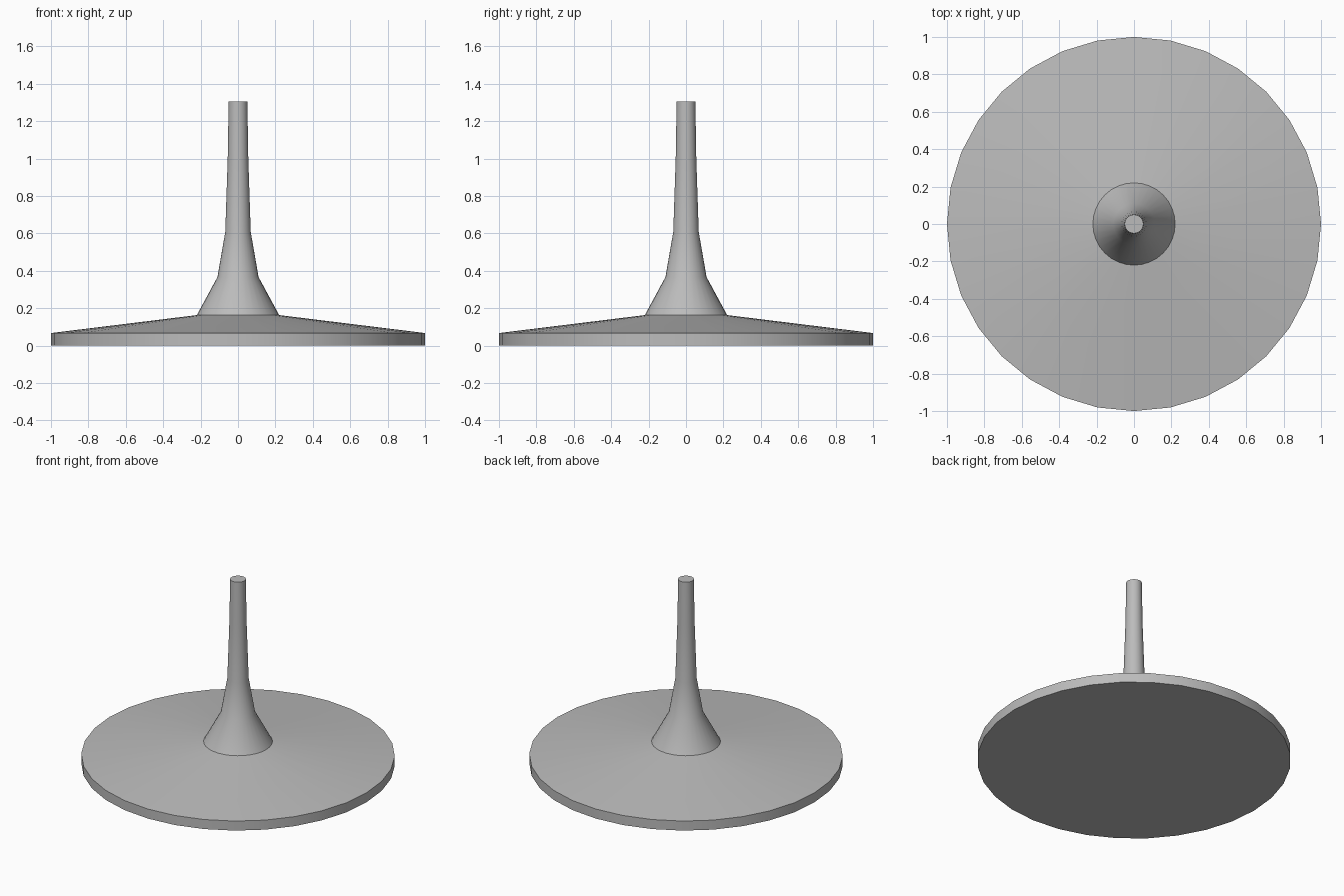
import bpy, bmesh, math
from mathutils import Matrix, Vector

cube = bpy.data.objects.get("Cube")
if cube:
    bpy.data.objects.remove(cube, do_unlink=True)

SIDES = 32

# Single flat grey
grey = bpy.data.materials.new("light_grey")
grey.use_nodes = True
colour = (0.5, 0.5, 0.5, 1.0)
grey.diffuse_color = colour
grey.node_tree.nodes["Principled BSDF"].inputs["Base Color"].default_value = colour


def lathe(name, profile):
    """Spin a (radius, height) profile round z and cap both ends."""
    bm = bmesh.new()
    rings = []
    for radius, z in profile:
        ring = bmesh.ops.create_circle(
            bm, segments=SIDES, radius=radius,
            matrix=Matrix.Translation(Vector((0, 0, z))))["verts"]
        rings.append(ring)
    for low, high in zip(rings, rings[1:]):
        for i in range(SIDES):
            j = (i + 1) % SIDES
            bm.faces.new((low[i], low[j], high[j], high[i]))
    bm.faces.new(rings[0])
    bm.faces.new(rings[-1])
    bmesh.ops.recalc_face_normals(bm, faces=bm.faces)
    mesh = bpy.data.meshes.new(name)
    bm.to_mesh(mesh)
    bm.free()
    mesh.materials.append(grey)
    obj = bpy.data.objects.new(name, mesh)
    bpy.context.collection.objects.link(obj)
    bpy.ops.object.select_all(action='DESELECT')
    obj.select_set(True)
    bpy.context.view_layer.objects.active = obj
    bpy.ops.object.shade_smooth_by_angle(angle=math.radians(30))
    return obj


# Round pedestal: disc foot with a shallow cone top, flaring into a slim stem
lathe("pedestal", [
    (1.0, 0.0), (1.0, 0.067),       # foot rim
    (0.22, 0.163),                  # shallow top
    (0.11, 0.366), (0.068, 0.608),  # flare
    (0.055, 1.0), (0.05, 1.305),    # stem
])
